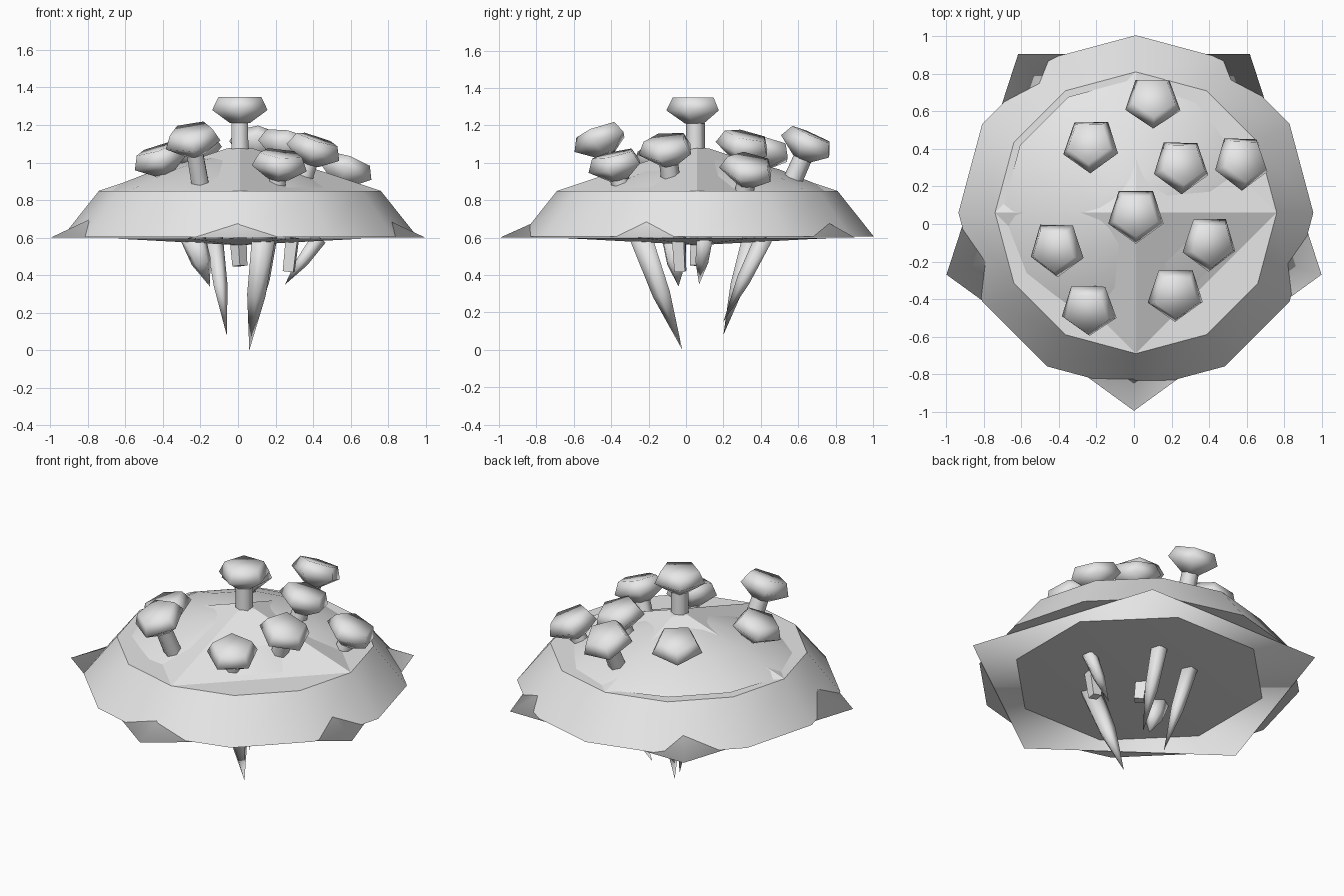
import bpy, bmesh, math
from mathutils import Vector, Matrix

if "Cube" in bpy.data.objects:
    bpy.data.objects.remove(bpy.data.objects["Cube"])

stone = bpy.data.materials.new("pale_grey")
stone.diffuse_color = (0.8, 0.8, 0.8, 1)
stone.use_nodes = True
stone.node_tree.nodes["Principled BSDF"].inputs["Base Color"].default_value = stone.diffuse_color


def lathe(name, profile, sides, start=-90, matrix=Matrix(), smooth=180):
    """Stack of regular rings (radius, z); a radius of 0 makes a point."""
    bm = bmesh.new()
    rings = []
    for r, z in profile:
        count = sides if r > 0 else 1
        ring = []
        for i in range(count):
            a = math.radians(start) + i * math.tau / sides
            ring.append(bm.verts.new((r * math.cos(a), r * math.sin(a), z)))
        rings.append(ring)
    for low, high in zip(rings, rings[1:]):
        for i in range(sides):
            j = (i + 1) % sides
            quad = [low[i % len(low)], low[j % len(low)], high[j % len(high)], high[i % len(high)]]
            bm.faces.new(list(dict.fromkeys(quad)))
    for ring in (rings[0], rings[-1]):
        if len(ring) > 2:
            bm.faces.new(ring)
    bmesh.ops.recalc_face_normals(bm, faces=bm.faces)
    bm.transform(matrix)
    mesh = bpy.data.meshes.new(name)
    bm.to_mesh(mesh)
    bm.free()
    mesh.materials.append(stone)
    obj = bpy.data.objects.new(name, mesh)
    bpy.context.collection.objects.link(obj)
    bpy.ops.object.select_all(action='DESELECT')
    obj.select_set(True)
    bpy.context.view_layer.objects.active = obj
    if smooth:
        bpy.ops.object.shade_smooth_by_angle(angle=math.radians(smooth))
    return obj


def along(origin, axis):
    """Place local z along an axis, starting at origin."""
    tilt = Vector((0, 0, 1)).rotation_difference(Vector(axis).normalized())
    return Matrix.Translation(origin) @ tilt.to_matrix().to_4x4()


centre = Matrix.Translation((0.01, 0.06, 0))

# Shell: sloping skirt, five-cornered plate, four-sided ridge, slightly tilted dome
lathe("skirt", [(0.945, 0.605), (0.75, 0.85)], 12, matrix=centre, smooth=40)
lathe("cornered_plate", [(1.05, 0.6), (0, 1.07)], 5, matrix=Matrix.Translation((0, 0.055, 0)))
lathe("ridge_pyramid", [(0.75, 0.85), (0.07, 1.075), (0, 1.085)], 4, matrix=centre, smooth=0)
lathe("dome", [(0.7, -0.035), (0.64, 0), (0.43, 0.095), (0.2, 0.165), (0, 0.2)], 12,
      matrix=along((0.0, 0.07, 0.85), (0.05, -0.05, 1)), smooth=40)

# Shallow underside
lathe("underside", [(0.75, 0.597), (0, 0.56)], 8, start=22.5, matrix=centre, smooth=30)

# Mushrooms: widest point of the cap and outward lean
mushrooms = [
    (0.01, 0.05, 1.28, 0.0), (-0.23, 0.42, 1.05, 0.3), (0.10, 0.65, 1.085, 0.45),
    (0.25, 0.31, 1.08, 0.3), (0.57, 0.33, 0.95, 0.4), (0.40, -0.10, 1.06, 0.35),
    (0.22, -0.37, 0.98, 0.25), (-0.24, -0.45, 1.11, 0.4), (-0.41, -0.13, 1.01, 0.35),
]
for x, y, z, lean in mushrooms:
    out = Vector((x, y - 0.05, 0))
    axis = (out.normalized() * lean if lean else out * 0) + Vector((0, 0, 1))
    place = along((x, y, z), axis)
    lathe("mushroom_cap", [(0.055, -0.07), (0.155, 0), (0.12, 0.07)], 5, matrix=place)
    lathe("mushroom_stem", [(0.053, -0.27), (0.05, -0.05)], 6, matrix=place, smooth=70)

# Hanging spikes: root, tip, root radius
spikes = [
    ((0.135, -0.235, 0.6), (0.06, -0.02, 0.0), 0.065),
    ((-0.13, 0.35, 0.6), (-0.06, 0.20, 0.08), 0.05),
    ((0.16, 0.42, 0.6), (0.10, 0.20, 0.15), 0.05),
    ((0.43, 0.10, 0.6), (0.25, 0.07, 0.35), 0.045),
    ((-0.24, -0.07, 0.6), (-0.15, -0.04, 0.34), 0.07),
]
for root, tip, r in spikes:
    axis = Vector(tip) - Vector(root)
    length = axis.length
    lathe("spike", [(r, 0), (r * 0.8, length * 0.5), (0, length)], 5, matrix=along(root, axis))

# Blunt hanging stubs: root, end
stubs = [
    ((0.29, -0.04, 0.6), (0.27, -0.03, 0.42)), ((0.0, 0.07, 0.6), (0.01, 0.06, 0.45)),
]
for root, end in stubs:
    axis = Vector(end) - Vector(root)
    lathe("stub", [(0.045, 0), (0.04, axis.length)], 4, matrix=along(root, axis), smooth=0)
